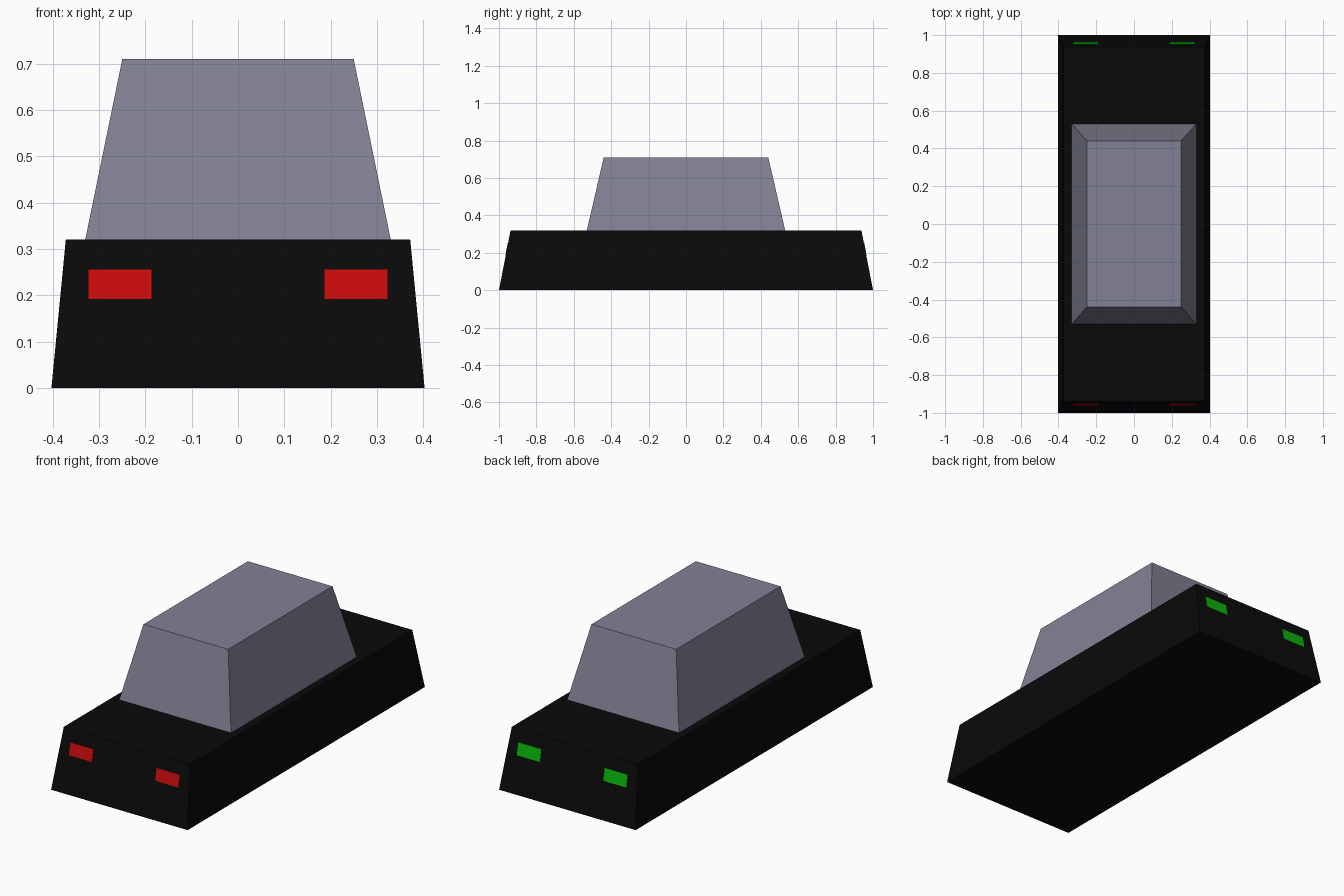
import bpy, bmesh

if "Cube" in bpy.data.objects:
    bpy.data.objects.remove(bpy.data.objects["Cube"])


def material(name, rgb):
    m = bpy.data.materials.new(name)
    m.diffuse_color = (*rgb, 1)
    m.use_nodes = True
    m.node_tree.nodes["Principled BSDF"].inputs["Base Color"].default_value = m.diffuse_color
    return m


black = material("black paint", (0.003, 0.003, 0.003))
glass = material("grey blue glass", (0.22, 0.22, 0.30))
red = material("red light", (0.60, 0.003, 0.003))
green = material("green light", (0.003, 0.45, 0.003))


def loft(name, rings, mat):
    """Closed solid between two rings of four points."""
    bm = bmesh.new()
    a, b = [[bm.verts.new(p) for p in ring] for ring in rings]
    bm.faces.new(a)
    bm.faces.new(b)
    for i in range(4):
        j = (i + 1) % 4
        bm.faces.new((a[i], a[j], b[j], b[i]))
    bmesh.ops.recalc_face_normals(bm, faces=bm.faces)
    me = bpy.data.meshes.new(name)
    bm.to_mesh(me)
    bm.free()
    me.materials.append(mat)
    ob = bpy.data.objects.new(name, me)
    bpy.context.collection.objects.link(ob)
    return ob


def rect(x, y, z):
    return [(-x, -y, z), (x, -y, z), (x, y, z), (-x, y, z)]


# Tapered body and cabin
BASE_Y, TOP_Y, BODY_H = 1.0, 0.938, 0.32
loft("body", (rect(0.403, BASE_Y, 0), rect(0.372, TOP_Y, BODY_H)), black)
loft("cabin", (rect(0.33, 0.53, BODY_H), rect(0.25, 0.44, 0.71)), glass)


# Thin light plates lying on the sloped ends
def light(name, side, end, mat):
    def ring(offset):
        pts = []
        for x, z in ((0.187, 0.192), (0.323, 0.192), (0.323, 0.256), (0.187, 0.256)):
            y = BASE_Y + (TOP_Y - BASE_Y) * z / BODY_H + offset
            pts.append((side * x, end * y, z))
        return pts
    loft(name, (ring(-0.002), ring(0.002)), mat)


for side, label in ((-1, "left"), (1, "right")):
    light("front_light_" + label, side, -1, red)
    light("rear_light_" + label, side, 1, green)
